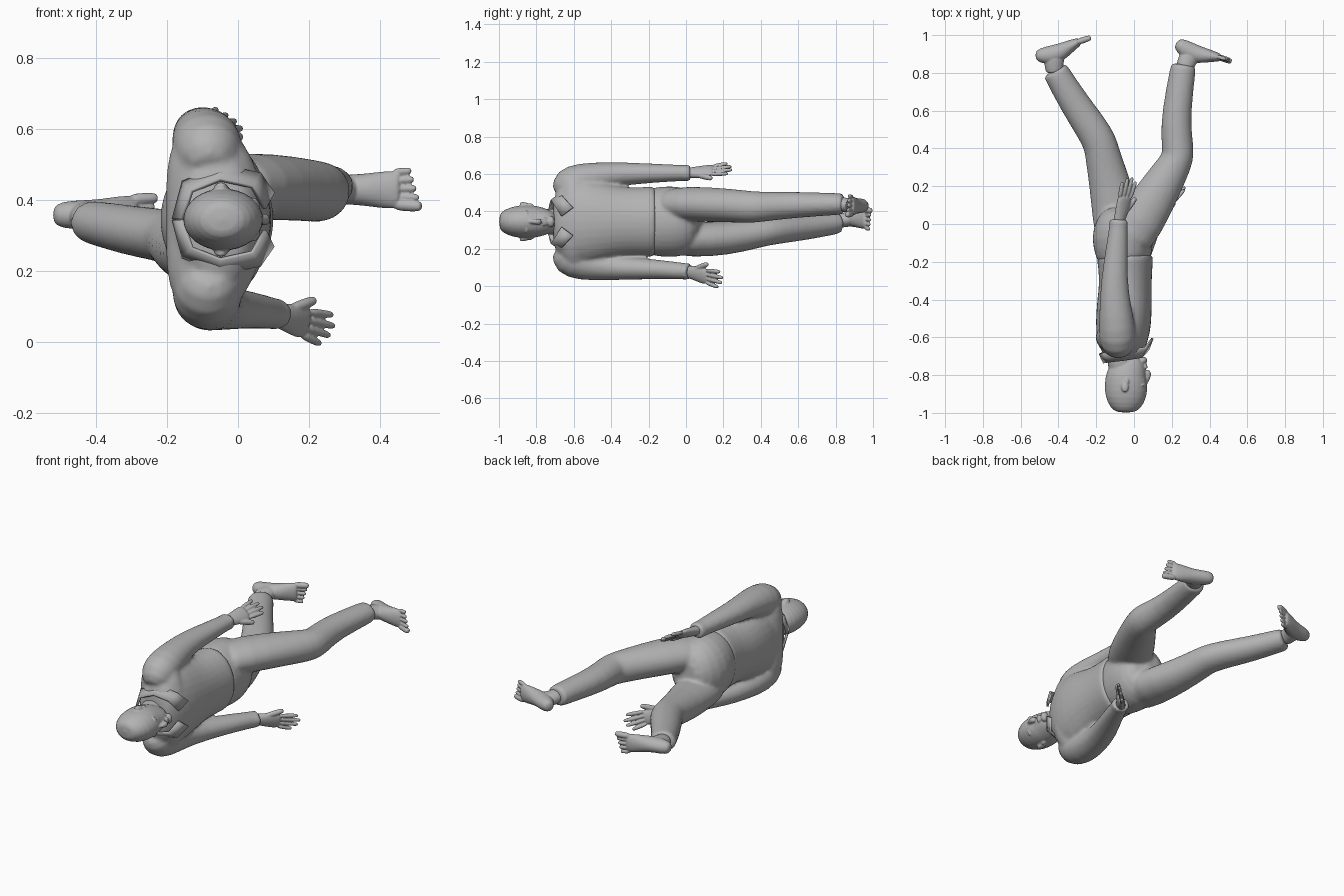
import bpy
import bmesh
from math import cos, sin, pi
from mathutils import Vector

if "Cube" in bpy.data.objects:
    bpy.data.objects.remove(bpy.data.objects["Cube"], do_unlink=True)

MID = 0.345  # height of the body's plane of symmetry
GREY = bpy.data.materials.new("plain grey")
GREY.use_nodes = True
GREY.diffuse_color = (0.45, 0.45, 0.45, 1)
GREY.node_tree.nodes["Principled BSDF"].inputs["Base Color"].default_value = GREY.diffuse_color


def link(name, mesh):
    mesh.materials.clear()
    mesh.materials.append(GREY)
    mesh.shade_smooth()
    obj = bpy.data.objects.new(name, mesh)
    bpy.context.collection.objects.link(obj)
    return obj


def fuse(name, parts, voxel, rounds):
    """Melt overlapping parts into one continuous skin."""
    bpy.context.view_layer.update()
    graph = bpy.context.evaluated_depsgraph_get()
    bm = bmesh.new()
    for part in parts:
        mesh = bpy.data.meshes.new_from_object(part.evaluated_get(graph))
        mesh.transform(part.matrix_world)
        bm.from_mesh(mesh)
        bpy.data.meshes.remove(mesh)
    for part in parts:
        bpy.data.objects.remove(part, do_unlink=True)
    mesh = bpy.data.meshes.new(name)
    bm.to_mesh(mesh)
    bm.free()
    obj = link(name, mesh)
    skin = obj.modifiers.new("skin", 'REMESH')
    skin.mode, skin.voxel_size, skin.use_smooth_shade = 'VOXEL', voxel, True
    relax = obj.modifiers.new("relax", 'SMOOTH')
    relax.factor, relax.iterations = 0.5, rounds


def loft(name, stations, n=12, ref=(0, 0, 1), hem=False):
    """Skin oval rings: each station is x, y, z, half depth, half width (along ref)."""
    stations = list(stations)
    if hem:  # a tight extra ring keeps the hem crisp
        a, b = stations[-2:]
        stations.insert(-1, [p + (q - p) * 0.96 for p, q in zip(a, b)])
    pts = [Vector(s[:3]) for s in stations]
    verts, last = [], len(pts) - 1
    for i, s in enumerate(stations):
        t = (pts[min(i + 1, last)] - pts[max(i - 1, 0)]).normalized()
        v = Vector(ref)
        v = (v - t * v.dot(t)).normalized()
        u = v.cross(t)
        verts += [pts[i] + u * s[3] * cos(k * 2 * pi / n) + v * s[4] * sin(k * 2 * pi / n)
                  for k in range(n)]
    faces = [(i * n + k, i * n + (k + 1) % n, (i + 1) * n + (k + 1) % n, (i + 1) * n + k)
             for i in range(last) for k in range(n)]
    faces += [tuple(reversed(range(n))), tuple(range(last * n, last * n + n))]
    mesh = bpy.data.meshes.new(name)
    mesh.from_pydata(verts, [], faces)
    bm = bmesh.new()
    bm.from_mesh(mesh)
    bmesh.ops.recalc_face_normals(bm, faces=bm.faces)
    bm.to_mesh(mesh)
    bm.free()
    obj = link(name, mesh)
    mod = obj.modifiers.new("smooth", 'SUBSURF')
    mod.levels = mod.render_levels = 1
    return obj


def blob(name, loc, size, rot=(0, 0, 0)):
    bpy.ops.mesh.primitive_uv_sphere_add(segments=14, ring_count=8, location=loc, rotation=rot)
    obj = bpy.context.object
    obj.name, obj.scale = name, size
    return obj


def digit(root, tip, r, ref):
    """Rounded finger or toe with a slight taper."""
    root, tip = Vector(root), Vector(tip)
    return loft("digit", [(*root.lerp(tip, t), r * k, r * k)
                          for t, k in ((0, 1), (0.5, 1.05), (0.9, 0.95), (1, 0.6))], 8, ref)


def hand(name, wrist, tip, thumb_side):
    w, d = Vector(wrist), Vector(tip) - Vector(wrist)
    length = d.length
    d.normalize()
    s = Vector(thumb_side)
    s = (s - d * s.dot(d)).normalized()
    at = lambda along, side: w + d * length * along + s * side
    parts = [loft("palm", [(*at(f, o), a, b) for f, o, a, b in (
        (-0.15, 0, .03, .033), (0.05, 0, .027, .034), (0.25, .004, .025, .046),
        (0.45, 0, .02, .049), (0.57, 0, .015, .044))], 10, s)]
    for i, reach in enumerate((0.92, 1.0, 0.97, 0.86)):
        o = 0.034 - i * 0.0225
        parts.append(digit(at(0.5, o), at(reach, o * 1.3), 0.012, s))
    parts.append(digit(at(0.18, 0.022), at(0.57, 0.072), 0.0165, d.cross(s)))
    fuse(name, parts, 0.004, 2)


def foot(name, heel, toe, cuff, inner):
    h, f = Vector(heel), Vector(toe) - Vector(heel)
    f.normalize()
    c = Vector(cuff)
    up = c - h
    up -= f * up.dot(f)
    up.z = 0
    up.normalize()
    at = lambda a, b, o=0: h + f * a + up * b + Vector((0, 0, o * inner))
    parts = [
        loft("sole", [(*at(a, b), hh, hw) for a, b, hh, hw in (
            (-.024, .034, .022, .022), (0, .037, .04, .04), (.06, .054, .056, .043),
            (.12, .046, .047, .046), (.175, .029, .033, .055), (.212, .021, .024, .055),
            (.226, .019, .018, .05))]),
        loft("ankle", [(*at(.085, .04), .058, .04), (*at(.066, .075), .056, .041),
                       (*c.lerp(at(.06, .09), .4), .05, .04), (*c, .048, .04)])]
    for i in range(5):
        o = 0.041 - i * 0.0225
        parts.append(digit(at(.2, .02, o), at(.287 - i * .008, .015, o * 1.12),
                           0.018 if i == 0 else 0.0115, (0, 0, 1)))
    fuse(name, parts, 0.004, 2)


# Trousers, one leg swung to the front and one to the back
seat = loft("seat", [(x, y, MID, a, b) for y, x, a, b in (
    (-.21, -.05, .14, .18), (-.17, -.052, .15, .187), (-.08, -.064, .17, .197),
    (.01, -.05, .155, .185), (.09, -.035, .1, .11))], 16)
upper_leg = loft("upper_leg", [
    (-.06, -.14, .435, .12, .085), (.03, .01, .44, .137, .1), (.14, .19, .434, .113, .095),
    (.224, .33, .424, .092, .09), (.235, .37, .423, .089, .087), (.226, .46, .428, .086, .08),
    (.222, .58, .435, .081, .073), (.263, .845, .44, .07, .059)], hem=True)
lower_leg = loft("lower_leg", [
    (-.07, -.14, .255, .13, .085), (-.09, .04, .247, .137, .098), (-.13, .22, .255, .113, .094),
    (-.17, .385, .285, .096, .083), (-.18, .43, .293, .095, .08), (-.225, .51, .303, .092, .077),
    (-.31, .63, .315, .084, .073), (-.42, .815, .34, .072, .062)], hem=True)
fuse("trousers", (seat, upper_leg, lower_leg), 0.01, 4)
foot("upper_foot", (.258, .982, .43), (.52, .875, .428), (.267, .82, .44), -1)
foot("lower_foot", (-.508, .928, .358), (-.238, 1.0, .36), (-.42, .8, .345), 1)

# Shirt body with shoulders, sleeves and cuffs, then the hands
shirt = [
    loft("body", [(x, y, MID, a, b) for y, x, a, b in (
        (-.715, -.06, .085, .11), (-.685, -.06, .11, .19), (-.62, -.062, .14, .245),
        (-.52, -.055, .152, .24), (-.4, -.05, .148, .2), (-.3, -.044, .14, .184),
        (-.165, -.048, .154, .194))], 16, hem=True),
    loft("shoulders", [(x, y, MID + z, a, b) for z, x, y, a, b in (
        (-.27, -.09, -.59, .07, .06), (-.2, -.09, -.595, .113, .088),
        (-.12, -.072, -.6, .14, .1), (0, -.06, -.6, .148, .1), (.12, -.072, -.6, .14, .1),
        (.2, -.09, -.595, .113, .088), (.27, -.09, -.59, .07, .06))], 12, (0, 1, 0))]
shoulder = [(-.08, -.68, .125, .065, .065), (-.085, -.63, .195, .105, .11),
            (-.09, -.55, .225, .102, .097)]
arms = {
    "upper": (1, [(-.1, -.42, .595, .085, .071), (-.105, -.3, .602, .074, .062),
                  (-.09, -.12, .605, .06, .05), (-.08, .02, .605, .049, .043)],
              (-.08, .015, .606), (-.02, .25, .632), (.85, 0, -.65)),
    "lower": (-1, [(-.07, -.42, .102, .084, .073), (-.035, -.3, .095, .075, .064),
                   (.04, -.14, .09, .061, .053), (.108, .015, .078, .048, .045)],
              (.105, .01, .076), (.268, .198, .03), (.3, 0, 1)),
}
for side, (sign, sleeve, wrist, tip, thumb) in arms.items():
    top = [(x, y, MID + sign * z, a, b) for x, y, z, a, b in shoulder]
    end, before = Vector(sleeve[-1][:3]), Vector(sleeve[-2][:3])
    step = (end - before).normalized()
    shirt += [loft("sleeve", top + sleeve, hem=True),
              loft("cuff", [(*(end - step * .045), .046, .042), (*(end - step * .04), .053, .047),
                            (*(end + step * .004), .052, .046)], hem=True)]
    hand(side + "_hand", wrist, tip, thumb)
fuse("shirt", shirt, 0.01, 5)

# Head with neck, face and ears
head = [
    loft("skull", [(x, y, MID, a, b) for y, x, a, b in (
        (-1.0, -.045, .045, .038), (-.975, -.045, .082, .063), (-.92, -.043, .112, .086),
        (-.85, -.042, .117, .091), (-.805, -.039, .113, .087), (-.765, -.022, .1, .077),
        (-.73, .003, .076, .059), (-.705, .025, .042, .036))], 16),
    loft("neck", [(-.05, -.82, MID, .074, .068), (-.07, -.74, MID, .072, .068),
                  (-.068, -.66, MID, .09, .085)]),
    loft("nose", [(.056, -.85, MID, .014, .009), (.071, -.815, MID, .017, .013),
                  (.079, -.789, MID, .02, .02), (.062, -.775, MID, .013, .017)], 8),
    blob("upper_lip", (.061, -.759, MID), (.013, .007, .026)),
    blob("lower_lip", (.057, -.747, MID), (.013, .007, .022)),
    blob("chin", (.047, -.722, MID), (.024, .02, .03))]
for s in (1, -1):
    head += [
        blob("eye", (.042, -.826, MID + s * .035), (.016, .008, .016)),
        blob("brow", (.046, -.85, MID + s * .034), (.016, .008, .028), (s * .15, 0, 0)),
        blob("ear", (-.048, -.86, MID + s * .09), (.02, .032, .013), (s * -.25, 0, 0)),
        blob("ear_lobe", (-.038, -.834, MID + s * .088), (.012, .018, .01))]
fuse("head", head, 0.005, 2)

# Open collar: a folded band round the neck ending in a pointed flap each side
rim = [(-.158, -.735, 0), (-.13, -.73, .08), (-.05, -.72, .112), (.04, -.705, .092),
       (.075, -.665, .03)]
edge = [(-.182, -.685, 0), (-.155, -.682, .105), (-.05, -.668, .15), (.06, -.655, .13),
        (.098, -.605, .075)]
for side, s in (("upper", 1), ("lower", -1)):
    mesh = bpy.data.meshes.new(side + "_collar")
    mesh.from_pydata([(x, y, MID + s * z) for x, y, z in rim + edge], [],
                     [(i, i + 1, i + 6, i + 5) for i in range(4)])
    thick = link(side + "_collar", mesh).modifiers.new("thickness", 'SOLIDIFY')
    thick.thickness, thick.offset = 0.012, 0
